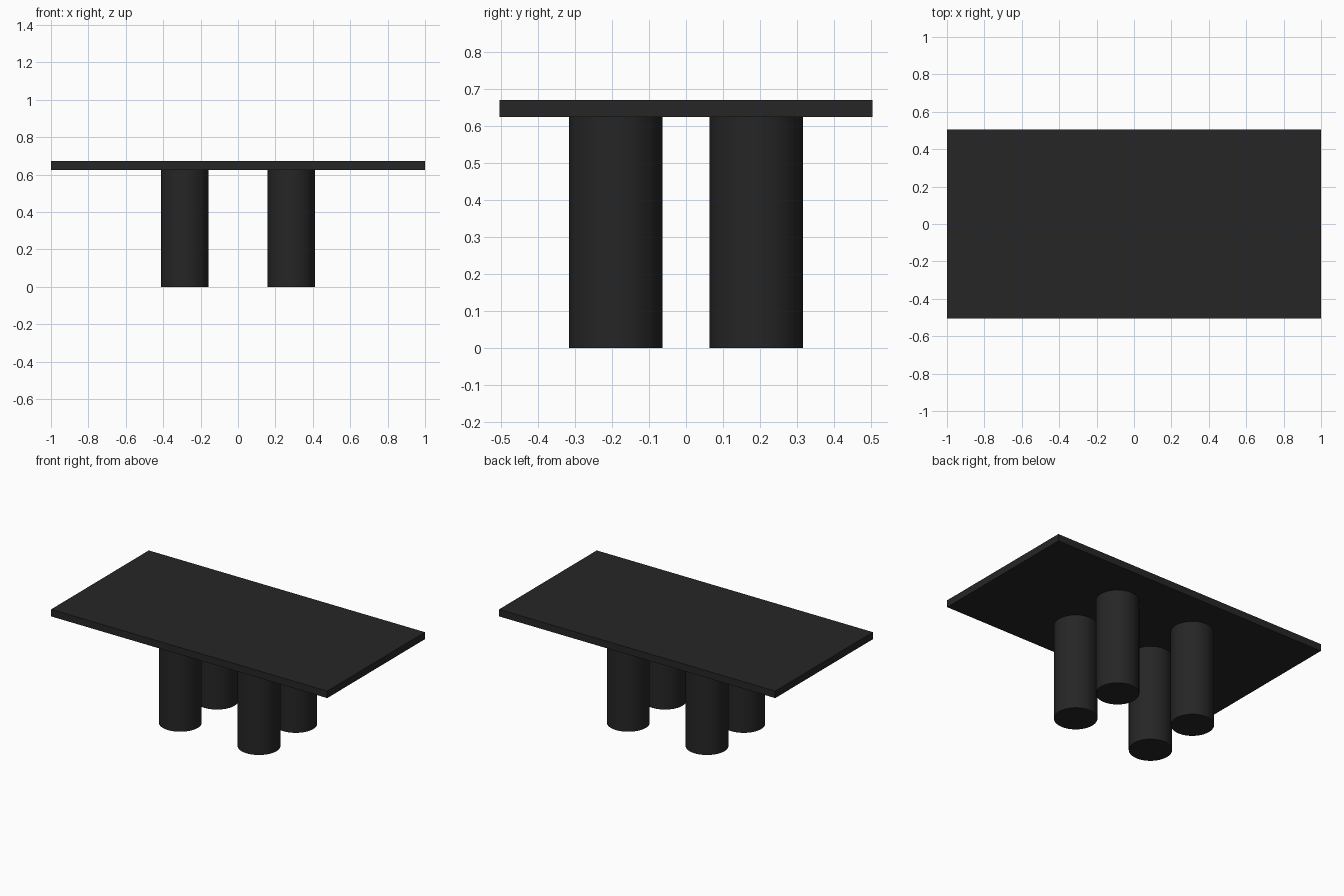
import bpy

if "Cube" in bpy.data.objects:
    bpy.data.objects.remove(bpy.data.objects["Cube"])

LEG_R, LEG_X, LEG_Y = 0.127, 0.285, 0.19
TOP_Z0, TOP_Z1 = 0.625, 0.671

black = bpy.data.materials.new("matte_black")
black.diffuse_color = (0.019, 0.019, 0.019, 1)
black.use_nodes = True
black.node_tree.nodes["Principled BSDF"].inputs["Base Color"].default_value = black.diffuse_color


def finish(name):
    obj = bpy.context.object
    obj.name = name
    obj.data.materials.append(black)
    return obj


# Thin rectangular table top
bpy.ops.mesh.primitive_cube_add(size=1, location=(0, 0, (TOP_Z0 + TOP_Z1) / 2))
top = finish("table_top")
top.scale = (2.0, 1.01, TOP_Z1 - TOP_Z0)
bpy.ops.object.transform_apply(location=False, rotation=False, scale=True)

# Four thick round legs
for side, sx in (("left", -1), ("right", 1)):
    for end, sy in (("front", -1), ("back", 1)):
        bpy.ops.mesh.primitive_cylinder_add(
            vertices=64, radius=LEG_R, depth=TOP_Z0,
            location=(sx * LEG_X, sy * LEG_Y, TOP_Z0 / 2))
        finish(f"{end}_{side}_leg")
        bpy.ops.object.shade_smooth_by_angle()
